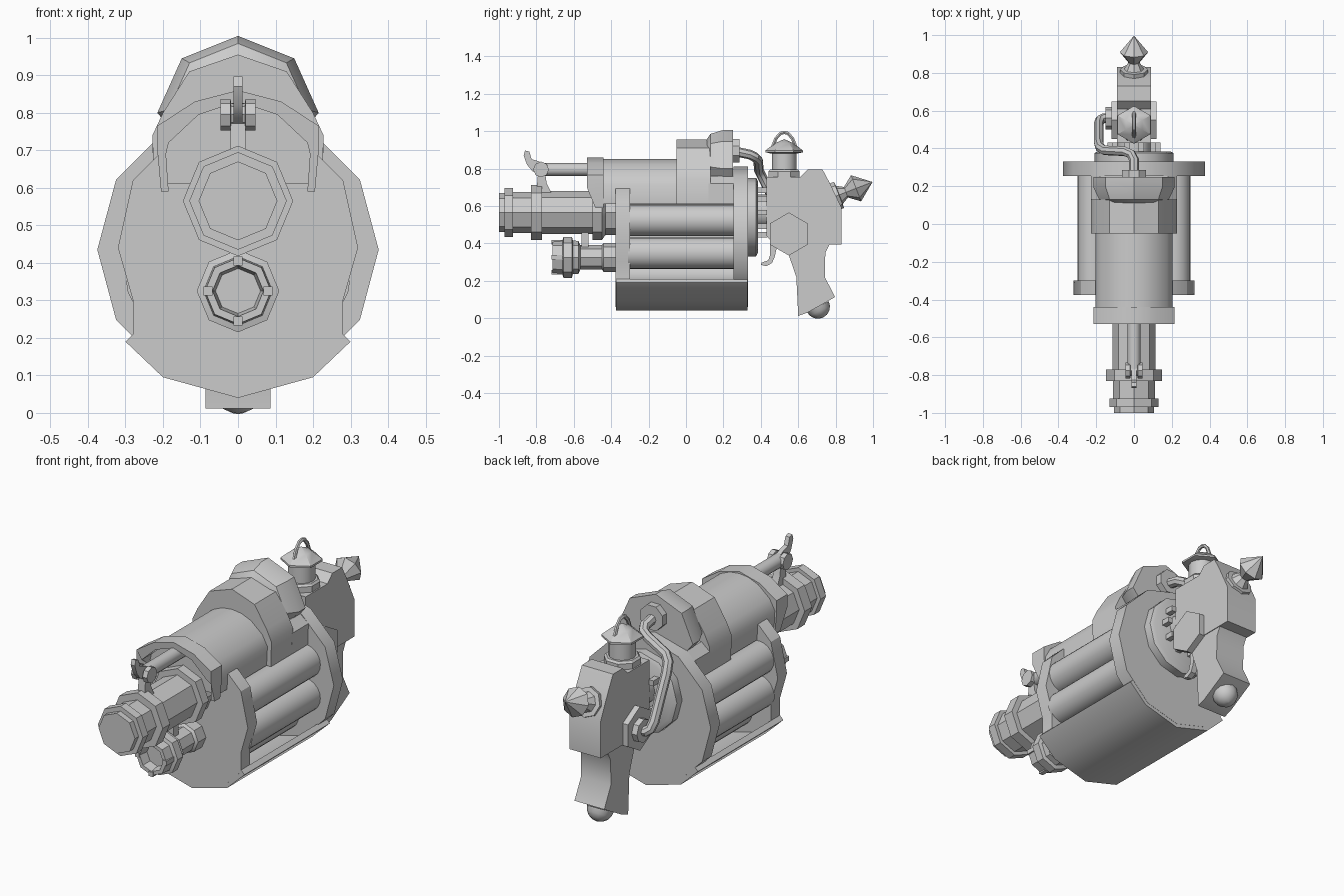
import bpy, bmesh, math
from mathutils import Vector

if "Cube" in bpy.data.objects:
    bpy.data.objects.remove(bpy.data.objects["Cube"])

grey = bpy.data.materials.new("plain_grey")
grey.diffuse_color = (0.6, 0.6, 0.6, 1)
grey.use_nodes = True
grey.node_tree.nodes["Principled BSDF"].inputs["Base Color"].default_value = grey.diffuse_color


def finish(ob):
    ob.data.materials.clear()
    ob.data.materials.append(grey)
    bpy.ops.object.select_all(action='DESELECT')
    ob.select_set(True)
    bpy.context.view_layer.objects.active = ob
    bpy.ops.object.shade_smooth_by_angle(angle=math.radians(32))
    return ob


def loft(name, sections):
    """Skin equal-length closed loops and cap both ends."""
    bm = bmesh.new()
    rings = [[bm.verts.new(p) for p in s] for s in sections]
    n = len(rings[0])
    for a, b in zip(rings, rings[1:]):
        for i in range(n):
            j = (i + 1) % n
            bm.faces.new((a[i], a[j], b[j], b[i]))
    bm.faces.new(rings[0])
    bm.faces.new(rings[-1])
    bmesh.ops.remove_doubles(bm, verts=bm.verts, dist=1e-5)
    bmesh.ops.recalc_face_normals(bm, faces=bm.faces)
    me = bpy.data.meshes.new(name)
    bm.to_mesh(me)
    bm.free()
    ob = bpy.data.objects.new(name, me)
    bpy.context.collection.objects.link(ob)
    return finish(ob)


def prism_y(name, pts, y0, y1):
    return loft(name, [[(x, y, z) for x, z in pts] for y in (y0, y1)])


def prism_x(name, pts, half):
    return loft(name, [[(x, y, z) for y, z in pts] for x in (-half, half)])


def sym(half):
    return half + [(-x, z) for x, z in reversed(half) if x > 0]


def lathe(name, profile, sides, origin, axis=(0, 1, 0), phase=0.0):
    """Turn (radius, distance) points about an axis."""
    o, a = Vector(origin), Vector(axis).normalized()
    u = Vector((0, 1, 0)) if abs(a.x) > 0.9 else Vector((1, 0, 0))
    v = a.cross(u)
    angs = [2 * math.pi * i / sides + phase for i in range(sides)]
    return loft(name, [[o + a * t + (u * math.cos(k) + v * math.sin(k)) * max(r, 1e-4)
                        for k in angs] for r, t in profile])


def pipe(name, pts, r, sides=2):
    cu = bpy.data.curves.new(name, 'CURVE')
    cu.dimensions = '3D'
    cu.bevel_depth, cu.bevel_resolution, cu.use_fill_caps = r, sides, True
    sp = cu.splines.new('POLY')
    sp.points.add(len(pts) - 1)
    for p, c in zip(sp.points, pts):
        p.co = (*c, 1)
    ob = bpy.data.objects.new(name, cu)
    bpy.context.collection.objects.link(ob)
    bpy.ops.object.select_all(action='DESELECT')
    ob.select_set(True)
    bpy.context.view_layer.objects.active = ob
    bpy.ops.object.convert(target='MESH')
    return finish(bpy.context.view_layer.objects.active)


# Drum: end plates, lower trough, ring of tubes and core
prism_y("front_plate", sym([(0, .06), (.19, .11), (.28, .2), (.28, .3), (.32, .44),
                            (.28, .62), (.21, .69), (.12, .73), (0, .75)]), -.376, -.30)
lathe("back_plate", [(.375, .255), (.375, .331)], 12, (0, 0, .435))
outer = [(.3, .19), (.2, .095), (0, .04), (-.2, .095), (-.3, .19)]
inner = [(-.28, .21), (-.185, .125), (0, .075), (.185, .125), (.28, .21)]
prism_y("trough", outer + inner, -.375, .33)
for i in range(8):
    k = math.radians(22.5 + 45 * i)
    lathe(f"drum_tube_{i}", [(.085, -.31), (.085, .27)], 20,
          (.23 * math.cos(k), 0, .435 + .23 * math.sin(k)))
lathe("drum_core", [(.15, -.31), (.15, .27)], 16, (0, 0, .435))

# Upper housing: barrel shroud, hollow front arch, rear cover, dome
prism_y("upper_shroud", sym([(.2, .61), (.205, .71), (.175, .765), (.11, .82), (.055, .843),
                             (0, .85)]), -.45, .0)
arch_out = [(.205, .59), (.215, .70), (.215, .765), (.115, .83), (0, .86)]
arch_in = [(.185, .59), (.192, .69), (.185, .72), (.105, .795), (0, .83)]
loop = (arch_out + [(-x, z) for x, z in arch_out[-2::-1]]
        + [(-x, z) for x, z in arch_in] + arch_in[-2::-1])
loft("front_arch", [[(x, -.53 if z > .695 else -.485, z) for x, z in loop],
                    [(x, -.44, z) for x, z in loop]])
prism_y("rear_cover", sym([(.225, .61), (.228, .74), (.2, .80), (.13, .91), (0, .955)]), -.05, .13)
prism_y("rear_cover_skirt", sym([(.225, .61), (.228, .72), (.18, .76)]), .12, .26)
dome = sym([(.0, .70), (.15, .72), (.215, .8), (.15, .945), (0, 1.005)])
loft("dome", [[(x * s, y, .86 + (z - .86) * s) for x, z in dome]
              for s, y in ((.6, .105), (.86, .13), (1, .195), (1, .25))])
lathe("dome_port", [(.068, .24), (.068, .285)], 8, (0, 0, .895), phase=math.pi / 8)

# Feed pipe from the dome to the hub on the left side
pipe("feed_pipe", [(0, .27, .89), (0, .34, .875), (-.015, .37, .86), (-.05, .385, .845),
                   (-.155, .39, .79), (-.18, .405, .76), (-.187, .43, .71), (-.187, .53, .5),
                   (-.18, .55, .465), (-.16, .56, .45), (-.1, .56, .45)], .026)

# Main barrel
lathe("main_barrel", [(.105, -1), (.105, -.97), (.13, -.97), (.13, -.925), (.11, -.925),
                      (.11, -.83), (.147, -.83), (.147, -.77), (.115, -.77), (.115, -.5),
                      (.147, -.5), (.147, -.45), (.12, -.43), (.12, -.36)], 8, (0, 0, .565))
# Secondary barrel with a notched cup muzzle
lathe("small_barrel", [(.06, -.665), (.068, -.715), (.088, -.715), (.092, -.66), (.11, -.655),
                       (.11, -.61), (.09, -.605), (.088, -.575), (.065, -.565), (.065, -.45),
                       (.078, -.44), (.078, -.36)], 8, (0, 0, .325))
for i in range(4):
    k = math.pi / 2 * i
    lathe(f"muzzle_lug_{i}", [(.017, -.72), (.017, -.65)], 4,
          (.08 * math.cos(k), 0, .325 + .08 * math.sin(k)), phase=math.pi / 4)
prism_x("barrel_link", [(-.56, .38), (-.52, .38), (-.52, .46), (-.56, .46)], .02)

# Top rod with joint, post and hammer blade
lathe("top_rod", [(.035, -.77), (.035, -.43)], 12, (0, 0, .795))
lathe("rod_joint", [(.042, -.046), (.042, -.02), (.03, -.018), (.03, .018), (.042, .02),
                    (.042, .046)], 8, (0, -.775, .795), (1, 0, 0))
prism_x("rod_post", [(-.80, .67), (-.72, .67), (-.745, .72), (-.755, .79), (-.79, .79)], .02)
prism_x("hammer_blade", [(-.77, .76), (-.75, .82), (-.79, .84), (-.825, .85), (-.838, .89),
                         (-.86, .897), (-.868, .87), (-.85, .82), (-.82, .785)], .012)

# Rear gear disc, pegs and shaft
lathe("gear_disc", [(.21, .32), (.21, .375), (.19, .385)], 12, (0, 0, .54))
lathe("gear_shaft", [(.09, .37), (.09, .47)], 12, (0, 0, .57))
for i in range(10):
    k = 2 * math.pi * i / 10
    lathe(f"gear_peg_{i}", [(.02, .37), (.02, .432)], 4,
          (.125 * math.cos(k), 0, .565 + .125 * math.sin(k)), phase=math.pi / 4)

# Receiver, side hubs, trigger
prism_x("receiver", [(.43, .755), (.61, .755), (.65, .795), (.73, .795), (.77, .72),
                     (.832, .59), (.832, .395), (.47, .395), (.43, .44)], .09)
for s, n in ((1, "right"), (-1, "left")):
    lathe(f"{n}_hub", [(.115, .08), (.115, .12)], 6, (0, .55, .45), (s, 0, 0), math.pi / 2)
lathe("left_hub_cap", [(.06, .11), (.06, .15)], 8, (0, .56, .45), (-1, 0, 0))
prism_x("trigger", [(.45, .40), (.49, .40), (.475, .33), (.46, .295), (.43, .278), (.40, .285),
                    (.405, .297), (.44, .31), (.45, .34)], .015)

# Grip and pommel
prism_x("grip", [(.52, .40), (.545, .35), (.59, .22), (.6, .012), (.65, .03), (.797, .113),
                 (.742, .22), (.745, .35), (.77, .40)], .086)
lathe("pommel", [(.065 * math.cos(math.pi / 2 * i / 4), .065 * math.sin(math.pi / 2 * i / 4))
                 for i in range(5)], 12, (0, .705, .062), (0, .44, -.9))

# Lantern with hanging loop
lathe("lantern_base", [(.09, .75), (.09, .785), (.08, .795)], 8, (0, .525, 0), (0, 0, 1),
      math.pi / 8)
lathe("lantern_body", [(.066, .79), (.066, .89)], 12, (0, .525, 0), (0, 0, 1))
lathe("lantern_cap", [(.07, .88), (.1, .887), (.1, .897), (.05, .935), (0, .957)], 6,
      (0, .525, 0), (0, 0, 1), math.pi / 2)
pipe("lantern_loop", [(0, .525 + y, z) for y, z in ((-.062, .915), (-.045, .96), (-.02, .988),
     (0, .993), (.02, .988), (.045, .96), (.062, .915))], .01, 1)

# Rear spike
lathe("rear_spike", [(.075, 0), (.075, .03), (.052, .032), (.03, .07), (.075, .128),
                     (0, .222)], 8, (0, .79, .648), (0, .93, .36))
